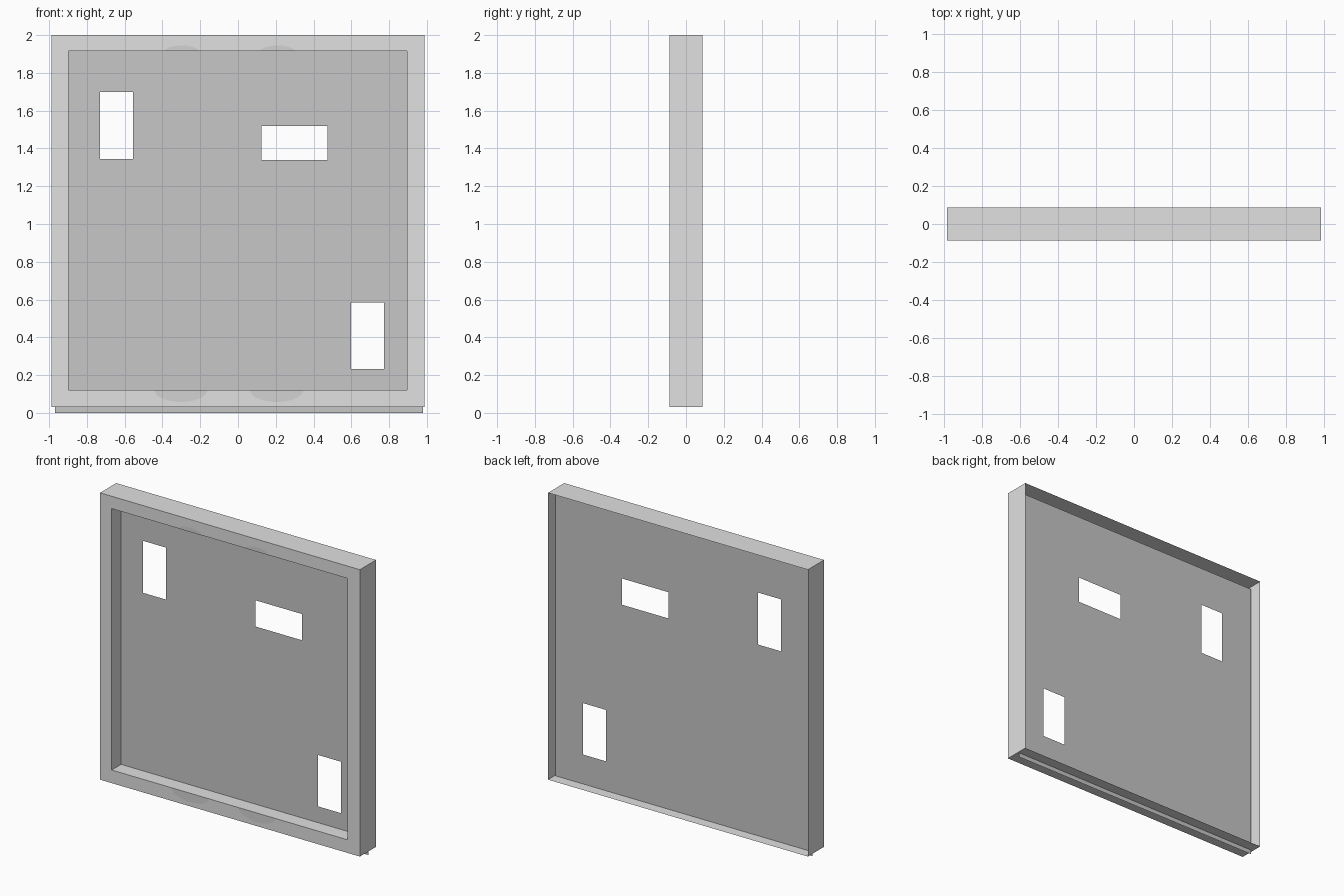
import bpy, bmesh, math

if "Cube" in bpy.data.objects:
    bpy.data.objects.remove(bpy.data.objects["Cube"])


def material(name, grey):
    m = bpy.data.materials.new(name)
    m.diffuse_color = (grey, grey, grey, 1)
    m.use_nodes = True
    m.node_tree.nodes["Principled BSDF"].inputs["Base Color"].default_value = m.diffuse_color
    return m


FRAME = material("light grey frame", 0.75)
PANEL = material("mid grey panel", 0.57)
GRAIN = material("grey grain", 0.65)


def finish(name, bm, mat):
    bmesh.ops.remove_doubles(bm, verts=bm.verts, dist=1e-5)
    me = bpy.data.meshes.new(name)
    bm.to_mesh(me)
    bm.free()
    me.materials.append(mat)
    ob = bpy.data.objects.new(name, me)
    bpy.context.collection.objects.link(ob)
    return ob


def loop(bm, x0, x1, z0, z1, y):
    return [bm.verts.new((x, y, z)) for x, z in ((x0, z0), (x1, z0), (x1, z1), (x0, z1))]


FRONT, MID, BACK = -0.0875, 0.014, 0.0875

# Open-backed frame: outer walls, front border, inner reveal
bm = bmesh.new()
rings = [loop(bm, -0.987, 0.987, 0.03, 2.0, BACK),
         loop(bm, -0.987, 0.987, 0.03, 2.0, FRONT),
         loop(bm, -0.898, 0.895, 0.12, 1.915, FRONT),
         loop(bm, -0.898, 0.895, 0.12, 1.915, MID)]
for a, b in zip(rings, rings[1:]):
    for i in range(4):
        j = (i + 1) % 4
        bm.faces.new((a[i], a[j], b[j], b[i]))
bmesh.ops.reverse_faces(bm, faces=bm.faces)
bm.normal_update()
if next(f for f in bm.faces if abs(f.normal.y) > 0.9).normal.y > 0:
    bmesh.ops.reverse_faces(bm, faces=bm.faces)
finish("window_frame", bm, FRAME)

# Thin panel with three rectangular openings (x0, x1, z0, z1)
holes = [(-0.73, -0.555, 1.343, 1.70), (0.125, 0.475, 1.34, 1.52), (0.597, 0.772, 0.232, 0.585)]
xs = sorted({-0.97, 0.98} | {v for h in holes for v in h[:2]})
zs = sorted({0.0, 1.97} | {v for h in holes for v in h[2:]})
bm = bmesh.new()
for x0, x1 in zip(xs, xs[1:]):
    for z0, z1 in zip(zs, zs[1:]):
        cx, cz = (x0 + x1) / 2, (z0 + z1) / 2
        if not any(h[0] < cx < h[1] and h[2] < cz < h[3] for h in holes):
            bm.faces.new(loop(bm, x0, x1, z0, z1, MID))
finish("back_panel", bm, PANEL)


# Faint half-oval grain marks on the front border
def grain_mark(name, cx, z, rx, rz):
    bm = bmesh.new()
    pts = [(cx + rx * math.cos(t), z + rz * math.sin(t))
           for t in (math.pi * i / 16 for i in range(17))]
    face = bm.faces.new([bm.verts.new((x, FRONT - 0.002, zz)) for x, zz in pts])
    face.normal_update()
    if face.normal.y > 0:
        face.normal_flip()
    finish(name, bm, GRAIN)


for side, cx in (("left", -0.302), ("right", 0.205)):
    grain_mark("lower_grain_" + side, cx, 0.12, 0.14, -0.062)
    grain_mark("upper_grain_" + side, cx + 0.005, 1.915, 0.09, 0.03)
